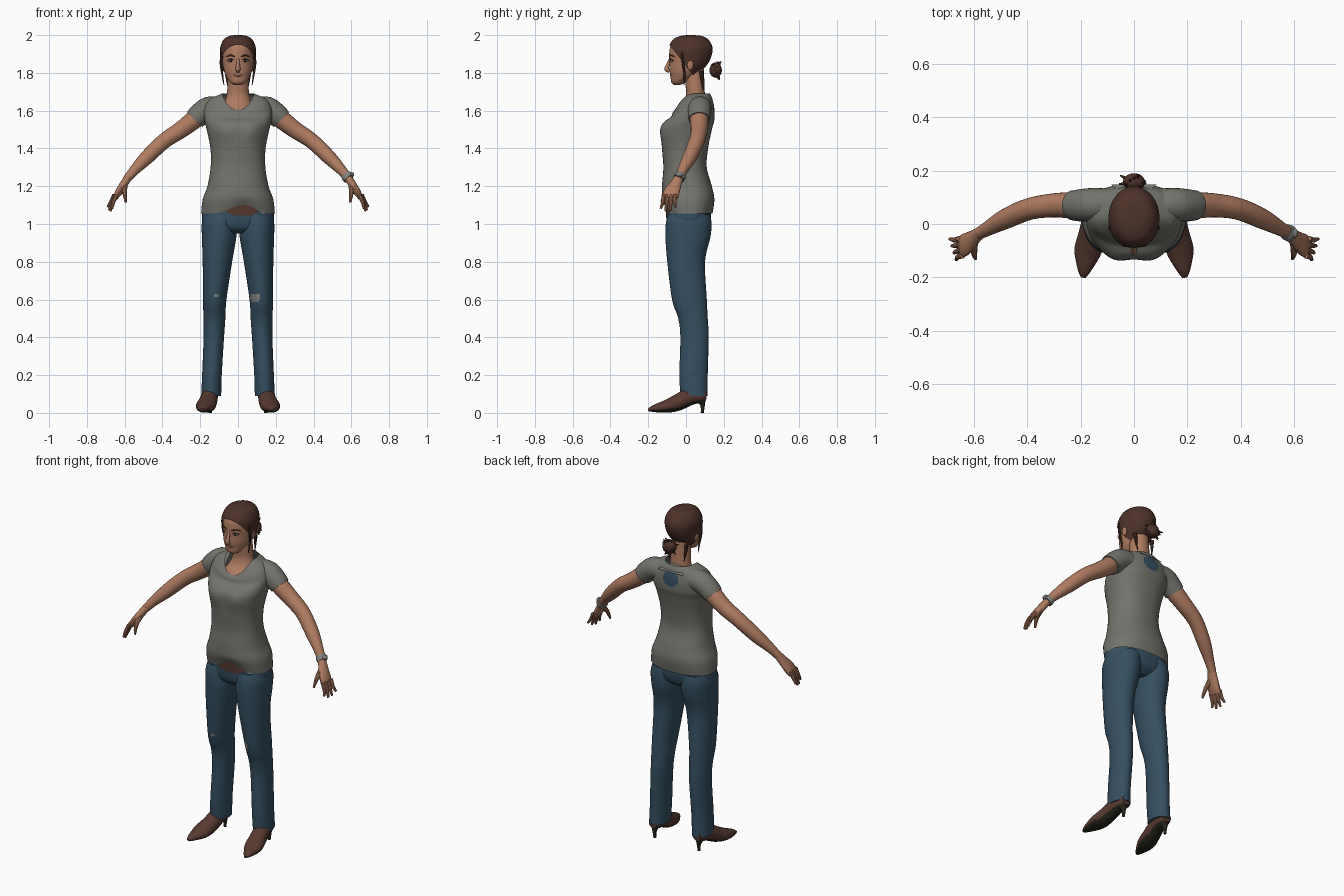
import bpy, bmesh, math, random
from mathutils import Vector

random.seed(4)
cube = bpy.data.objects.get("Cube")
if cube:
    bpy.data.objects.remove(cube)


def material(name, r, g, b):
    m = bpy.data.materials.new(name)
    m.use_nodes = True
    m.diffuse_color = (r, g, b, 1)
    m.node_tree.nodes["Principled BSDF"].inputs["Base Color"].default_value = (r, g, b, 1)
    return m


SHIRT = material("grey cotton", .17, .175, .15)
SKIN = material("skin", .43, .2, .12)
DENIM = material("blue denim", .036, .078, .12)
HAIR = material("brown hair", .075, .032, .023)
LEATHER = material("brown leather", .095, .042, .03)
DARK = material("dark sole", .018, .018, .01)
WHITE = material("eye white", .5, .48, .44)
LIPS = material("lips", .27, .1, .07)
METAL = material("grey metal", .22, .23, .22)
parts = []


def smooth_rows(rows, steps):
    """Catmull-Rom interpolation through rows of numbers."""
    out = []
    for i in range(len(rows) - 1):
        a, b, c, d = (rows[min(max(j, 0), len(rows) - 1)] for j in range(i - 1, i + 3))
        for k in range(steps):
            t = k / steps
            out.append([q + .5 * t * (r - p + t * (2 * p - 5 * q + 4 * r - s + t * (3 * (q - r) + s - p)))
                        for p, q, r, s in zip(a, b, c, d)])
    return out + [list(rows[-1])]


def build(name, rings, mat, caps=True):
    """Join closed rings of points into one surface."""
    bm = bmesh.new()
    loops = [[bm.verts.new(p) for p in ring] for ring in rings]
    n = len(loops[0])
    for a, b in zip(loops, loops[1:]):
        for i in range(n):
            j = (i + 1) % n
            bm.faces.new((a[i], a[j], b[j], b[i]))
    if caps:
        bm.faces.new(loops[0])
        bm.faces.new(loops[-1])
    bmesh.ops.recalc_face_normals(bm, faces=bm.faces)
    return finish(name, bm, mat)


def finish(name, bm, mat):
    me = bpy.data.meshes.new(name)
    bm.to_mesh(me)
    bm.free()
    me.materials.append(mat)
    ob = bpy.data.objects.new(name, me)
    bpy.context.collection.objects.link(ob)
    parts.append(ob)
    return ob


def loft(name, rows, mat, n=40, steps=5, power=2, caps=True, side=1):
    """Stack level sections: height, centre x, centre y, half width, half depth, front dip."""
    rings = []
    for z, cx, cy, rx, ry, dip in smooth_rows([(list(r) + [0])[:6] for r in rows], steps):
        ring = []
        for i in range(n):
            a = math.tau * i / n
            c, s = (math.copysign(abs(v) ** (2 / power), v) for v in (math.cos(a), math.sin(a)))
            ring.append((side * (cx + rx * c), cy + ry * s, z - dip * max(0, -s) ** 2))
        rings.append(ring)
    return build(name, rings, mat, caps)


def tube(name, rows, mat, n=14, steps=4, side=1, caps=True):
    """Sweep a section along a path: x, y, z, radius, widening."""
    rows = smooth_rows([(list(r) + [1])[:5] for r in rows], steps)
    pts = [Vector(r[:3]) for r in rows]
    along = (pts[-1] - pts[0]).normalized()
    ref = Vector((1, 0, 0)) if abs(along.y) > .8 else Vector((0, 1, 0))
    rings = []
    for i, r in enumerate(rows):
        t = pts[min(i + 1, len(pts) - 1)] - pts[max(i - 1, 0)]
        u = t.cross(ref).normalized()
        v = u.cross(t).normalized()
        ring = []
        for k in range(n):
            a = math.tau * k / n
            p = pts[i] + r[3] * (u * math.cos(a) + v * r[4] * math.sin(a))
            ring.append((side * p.x, p.y, p.z))
        rings.append(ring)
    return build(name, rings, mat, caps)


def ball(name, loc, size, mat):
    bm = bmesh.new()
    bmesh.ops.create_uvsphere(bm, u_segments=20, v_segments=12, radius=1)
    for v in bm.verts:
        v.co = Vector(loc) + Vector([a * b for a, b in zip(v.co, size)])
    return finish(name, bm, mat)


def paint(ob, mat, rule):
    ob.data.materials.append(mat)
    for f in ob.data.polygons:
        if rule(f.center, f.normal):
            f.material_index = len(ob.data.materials) - 1


def spot(x, z, rx, rz, front=True):
    return lambda c, n: (c.y < 0) == front and ((c.x - x) / rx) ** 2 + ((c.z - z) / rz) ** 2 < 1


# Shirt body with scooped neckline, raised front hem and bust
shirt = loft("shirt", [(1.055, 0, .018, .195, .122), (1.13, 0, .012, .187, .138), (1.2, 0, .005, .162, .132),
                       (1.3, 0, -.005, .145, .115), (1.4, 0, -.005, .146, .122), (1.5, 0, .003, .166, .134),
                       (1.55, 0, .018, .178, .132, .01), (1.61, 0, .035, .18, .115, .045),
                       (1.66, 0, .035, .15, .105, .07), (1.69, 0, .035, .085, .092, .085)],
             SHIRT, n=80, steps=8, power=2.3, caps=False)
for v in shirt.data.vertices:
    x, y, z = v.co
    if y < 0:
        v.co.y -= .012 * math.exp(-((abs(x) - .075) / .05) ** 2 - ((z - 1.49) / .06) ** 2)
        v.co.z += .04 * math.exp(-((x - .03) / .08) ** 2) * max(0, 1 - (z - 1.055) / .09)
paint(shirt, DENIM, spot(0, 1.615, .05, .045, False))

# Loose flap at the back of the neck
bm = bmesh.new()
bm.faces.new([bm.verts.new(p) for p in ((.085, .148, 1.655), (0, .07, 1.7), (-.085, .148, 1.655))])
finish("collar_flap", bm, SHIRT)

# Hips with waistband and buckle
hips = loft("jeans_hips", [(.95, 0, .01, .1, .07), (.98, 0, .012, .17, .105), (1.03, 0, .014, .191, .118),
                           (1.11, 0, .012, .182, .121)], DENIM, n=96, steps=10, power=2.2)
paint(hips, LEATHER, spot(.02, 1.085, .1, .042))
paint(hips, METAL, spot(.135, 1.065, .014, .014))

# Neck and upper chest
loft("neck", [(1.54, 0, .02, .12, .1), (1.6, 0, .022, .092, .077), (1.64, 0, .042, .073, .058),
              (1.68, 0, .05, .06, .05), (1.73, 0, .048, .056, .05), (1.82, 0, .04, .052, .055)], SKIN)

# Head and hair cap
head_rows = [(1.737, 0, -.047, .02, .018), (1.75, 0, -.04, .042, .038), (1.78, 0, -.02, .062, .062),
             (1.81, 0, -.008, .073, .079), (1.85, 0, .01, .081, .098), (1.9, 0, .02, .086, .109),
             (1.94, 0, .024, .084, .106), (1.97, 0, .025, .066, .083), (1.987, 0, .026, .038, .048),
             (1.992, 0, .026, .008, .01)]
loft("head", head_rows, SKIN)
cap = loft("hair", [(z + .008 * (z > 1.95), x, y, rx + .009, ry + .009) for z, x, y, rx, ry in head_rows],
           HAIR, n=56, steps=6)
bm = bmesh.new()
bm.from_mesh(cap.data)
bmesh.ops.bisect_plane(bm, geom=bm.verts[:] + bm.edges[:] + bm.faces[:], plane_co=(0, -.085, 1.945),
                       plane_no=(0, .16, .125), clear_inner=True)
bm.to_mesh(cap.data)
bm.free()

# Messy bun with loose ends
ball("hair_bun", (0, .157, 1.815), (.042, .033, .04), HAIR)
for i in range(16):
    a = math.tau * i / 16
    d = Vector((math.cos(a), random.uniform(-.3, .7), math.sin(a))).normalized()
    p, q = (Vector((0, .155, 1.815)) + d * k for k in (.02, random.uniform(.045, .062)))
    tube("bun_strand", [(*p, .012), (*q, .003)], HAIR, n=6, steps=1)

# Face centre line
tube("nose", [(0, -.082, 1.878, .007), (0, -.098, 1.838, .01), (0, -.102, 1.82, .013), (0, -.088, 1.808, .009)], SKIN)
ball("mouth", (0, -.077, 1.788), (.024, .009, .008), LIPS)

for s, tag in ((1, "left"), (-1, "right")):
    # Eyes, brows, ears and side locks
    ball(tag + "_eye", (s * .038, -.075, 1.864), (.015, .008, .007), WHITE)
    ball(tag + "_iris", (s * .038, -.08, 1.864), (.007, .005, .006), DARK)
    tube(tag + "_eyelid", [(.02, -.082, 1.868, .003), (.038, -.083, 1.873, .003), (.055, -.068, 1.866, .003)],
         HAIR, n=6, side=s)
    tube(tag + "_brow", [(.016, -.086, 1.886, .003), (.04, -.078, 1.893, .004), (.062, -.06, 1.885, .002)],
         HAIR, n=6, side=s)
    ball(tag + "_ear", (s * .084, .022, 1.845), (.009, .017, .03), SKIN)
    tube(tag + "_front_lock", [(.084, -.02, 1.91, .008), (.09, -.015, 1.85, .007), (.083, -.008, 1.79, .005),
                               (.074, -.01, 1.735, .002)], HAIR, n=8, side=s)
    tube(tag + "_back_lock", [(.06, .08, 1.81, .012), (.056, .085, 1.76, .007), (.05, .09, 1.71, .002)],
         HAIR, n=8, side=s)

    # Sleeve and arm
    tube(tag + "_sleeve", [(.09, .075, 1.615, .058), (.155, .073, 1.612, .062), (.205, .07, 1.577, .06),
                           (.23, .07, 1.553, .056)], SHIRT, n=28, side=s)
    tube(tag + "_arm", [(.15, .075, 1.61, .045), (.215, .07, 1.565, .05), (.3, .07, 1.5, .045),
                        (.39, .057, 1.44, .041), (.48, .02, 1.355, .038), (.55, -.018, 1.283, .027),
                        (.59, -.04, 1.235, .022)], SKIN, n=24, side=s)

    # Hand
    tube(tag + "_palm", [(.58, -.035, 1.25, .021, 1.1), (.605, -.055, 1.21, .021, 1.5),
                         (.63, -.075, 1.17, .02, 2.1), (.65, -.086, 1.138, .013, 3)], SKIN, n=18, side=s)
    for k in range(4):
        length = (.066, .08, .076, .058)[k]
        x, y = .647 + .004 * k, -.118 + .021 * k
        tube(tag + "_finger", [(x - .004, y, 1.155, .011), (x + .013, y - .005, 1.148 - length * .5, .01),
                               (x + .02 + .004 * k, y - .016 + .005 * k, 1.148 - length, .006)], SKIN, n=10, side=s)
    tube(tag + "_thumb", [(.6, -.07, 1.2, .015), (.6, -.108, 1.165, .012), (.594, -.13, 1.115, .006)],
         SKIN, n=10, side=s)

    # Jeans leg, with worn knee patches
    leg = loft(tag + "_jeans_leg", [(.09, .142, .043, .053, .072), (.2, .138, .04, .052, .075),
                                    (.4, .128, .045, .054, .075), (.5, .125, .037, .058, .078),
                                    (.6, .123, .018, .062, .092), (.8, .109, .001, .078, .1),
                                    (.93, .1, .01, .091, .119), (1, .099, .014, .093, .121),
                                    (1.05, .09, .016, .09, .112)], DENIM, n=64, steps=12, side=s)
    paint(leg, METAL, spot(.09, .61, .026, .024) if s > 0 else spot(-.115, .62, .014, .012))

    # Pointed shoe with dark sole and thin heel
    shoe = tube(tag + "_shoe", [(.19, -.2, .016, .007, 1.4), (.186, -.17, .023, .019, 1.4),
                                (.175, -.11, .033, .033, 1.5), (.162, -.05, .052, .043, 1.15),
                                (.15, .02, .086, .046, .95), (.146, .075, .093, .04, .95),
                                (.145, .108, .092, .026, 1)], LEATHER, n=28, side=s)
    # Widening follows the upright axis here, so reshape to the foot's width
    for v in shoe.data.vertices:
        v.co.z = max(v.co.z, .002)
    paint(shoe, DARK, lambda c, n: n.z < -.55 and c.y < .09)
    tube(tag + "_heel", [(.147, .08, .07, .026), (.147, .088, .04, .012), (.147, .086, 0, .008)], DARK, n=12, side=s)

# Wristwatch
tube("watch_band", [(.571, -.028, 1.259, .028), (.577, -.032, 1.252, .031), (.587, -.038, 1.24, .03)], METAL, n=24)
ball("watch_face", (.6, -.034, 1.262), (.015, .019, .013), METAL)

# Smooth shading that keeps hard edges
bpy.ops.object.select_all(action="DESELECT")
for ob in parts:
    ob.select_set(True)
bpy.context.view_layer.objects.active = parts[0]
bpy.ops.object.shade_smooth_by_angle()
